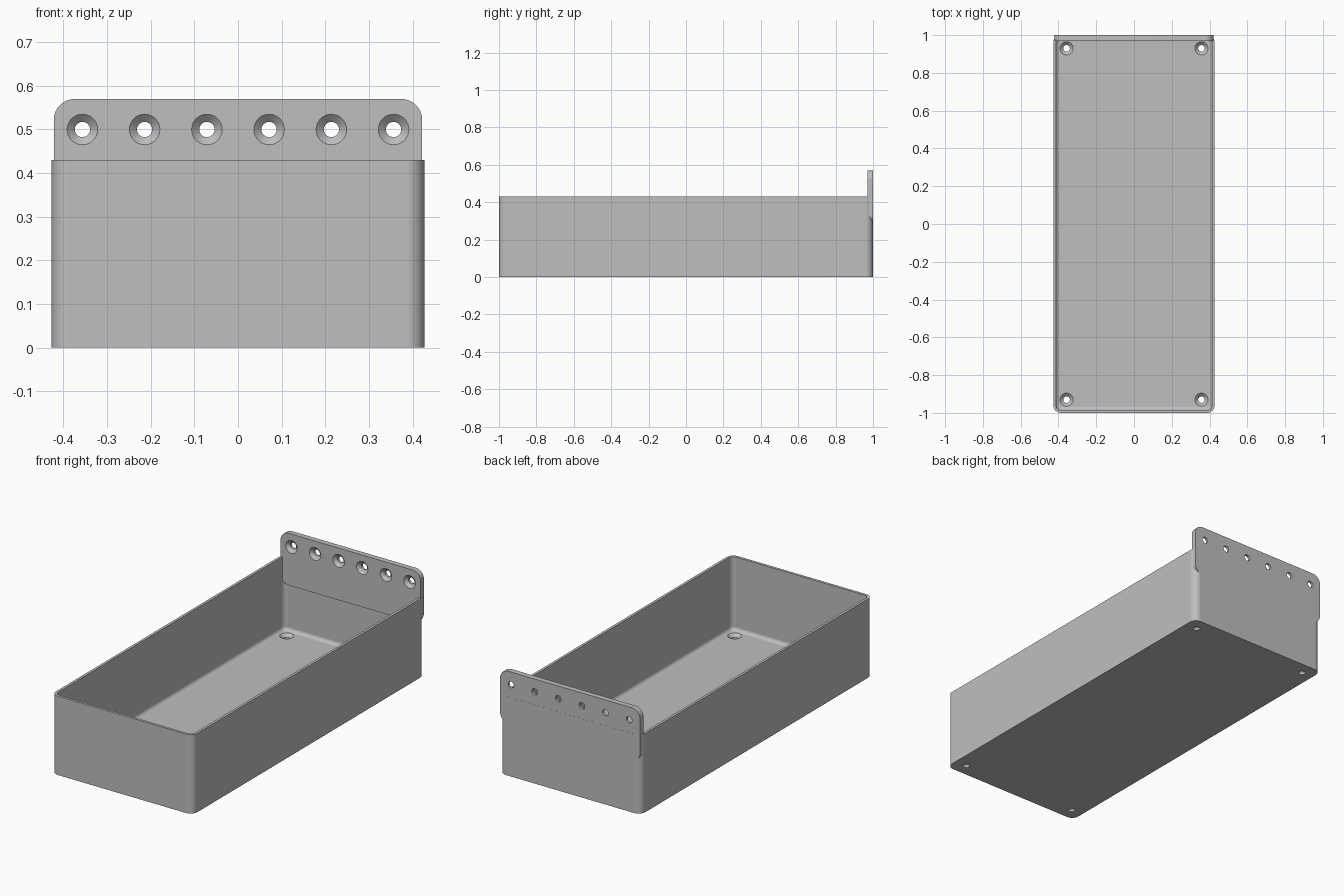
import bpy
import bmesh
from math import cos, sin, pi, radians
from mathutils import Matrix

if "Cube" in bpy.data.objects:
    bpy.data.objects.remove(bpy.data.objects["Cube"], do_unlink=True)

HALF_W, HALF_L, HEIGHT = 0.427, 1.0, 0.43
WALL, FLOOR, FILLET, CORNER = 0.0143, 0.03, 0.02, 0.04
TAB_T = 0.03

grey = bpy.data.materials.new("plain grey")
grey.use_nodes = True
grey.diffuse_color = (0.52, 0.52, 0.52, 1)
grey.node_tree.nodes["Principled BSDF"].inputs["Base Color"].default_value = (0.52, 0.52, 0.52, 1)


def rounded_rect(hx, hy, r, z, steps=8):
    pts = []
    for k, (sx, sy) in enumerate([(1, 1), (-1, 1), (-1, -1), (1, -1)]):
        for i in range(steps + 1):
            a = (k + i / steps) * pi / 2
            pts.append((sx * (hx - r) + r * cos(a), sy * (hy - r) + r * sin(a), z))
    return pts


def loft(bm, rings):
    """Join equal rings of points with quads and cap both ends."""
    loops = [[bm.verts.new(p) for p in ring] for ring in rings]
    n = len(loops[0])
    for lo, hi in zip(loops, loops[1:]):
        for i in range(n):
            j = (i + 1) % n
            bm.faces.new((lo[i], lo[j], hi[j], hi[i]))
    bm.faces.new(loops[0][::-1])
    bm.faces.new(loops[-1])


def make_object(name, bm):
    bmesh.ops.recalc_face_normals(bm, faces=bm.faces)
    mesh = bpy.data.meshes.new(name)
    bm.to_mesh(mesh)
    bm.free()
    mesh.materials.append(grey)
    obj = bpy.data.objects.new(name, mesh)
    bpy.context.collection.objects.link(obj)
    return obj


def cut_screw_holes(obj, centres, thickness):
    """Countersunk holes, wide side facing local +z."""
    bm = bmesh.new()
    small, wide = 0.0175, 0.035
    profile = [(small, -0.02), (small, thickness - 0.016),
               (wide, thickness), (wide, thickness + 0.02)]
    for cx, cy in centres:
        loft(bm, [[(cx + r * cos(i * pi / 16), cy + r * sin(i * pi / 16), z)
                   for i in range(32)] for r, z in profile])
    cutter = make_object("screw_hole_cutter", bm)
    cutter.hide_render = True
    mod = obj.modifiers.new("holes", 'BOOLEAN')
    mod.operation, mod.solver, mod.object = 'DIFFERENCE', 'EXACT', cutter
    activate(obj)
    bpy.ops.object.modifier_apply(modifier=mod.name)
    bpy.data.objects.remove(cutter, do_unlink=True)


def activate(obj):
    bpy.ops.object.select_all(action='DESELECT')
    obj.select_set(True)
    bpy.context.view_layer.objects.active = obj


def finish(obj):
    activate(obj)
    bpy.ops.object.shade_smooth_by_angle(angle=radians(30))
    obj.modifiers.new("even_normals", 'WEIGHTED_NORMAL').keep_sharp = True


# Open tray: outer wall, rim, inner wall and filleted floor in one loft
def tray_ring(inset, z):
    return rounded_rect(HALF_W - inset, HALF_L - inset, CORNER - inset, z)


rings = [tray_ring(0, 0), tray_ring(0, HEIGHT), tray_ring(WALL, HEIGHT)]
for i in range(7):
    a = i / 6 * pi / 2
    rings.append(tray_ring(WALL + FILLET * (1 - cos(a)), FLOOR + FILLET * (1 - sin(a))))
bm = bmesh.new()
loft(bm, rings)
tray = make_object("tray", bm)
cut_screw_holes(tray, [(x, y) for x in (-0.357, 0.357) for y in (-0.93, 0.93)], FLOOR)
finish(tray)

# Mounting tab: rounded plate with a row of holes, stood up at the back
bm = bmesh.new()
loft(bm, [rounded_rect(0.422, 0.142, 0.048, z) for z in (0, TAB_T)])
tab = make_object("mounting_tab", bm)
cut_screw_holes(tab, [(0.1426 * (i - 2.5), 0.072) for i in range(6)], TAB_T)
tab.data.transform(Matrix.Translation((0, 0.9996, 0.428)) @ Matrix.Rotation(pi / 2, 4, 'X'))
finish(tab)
